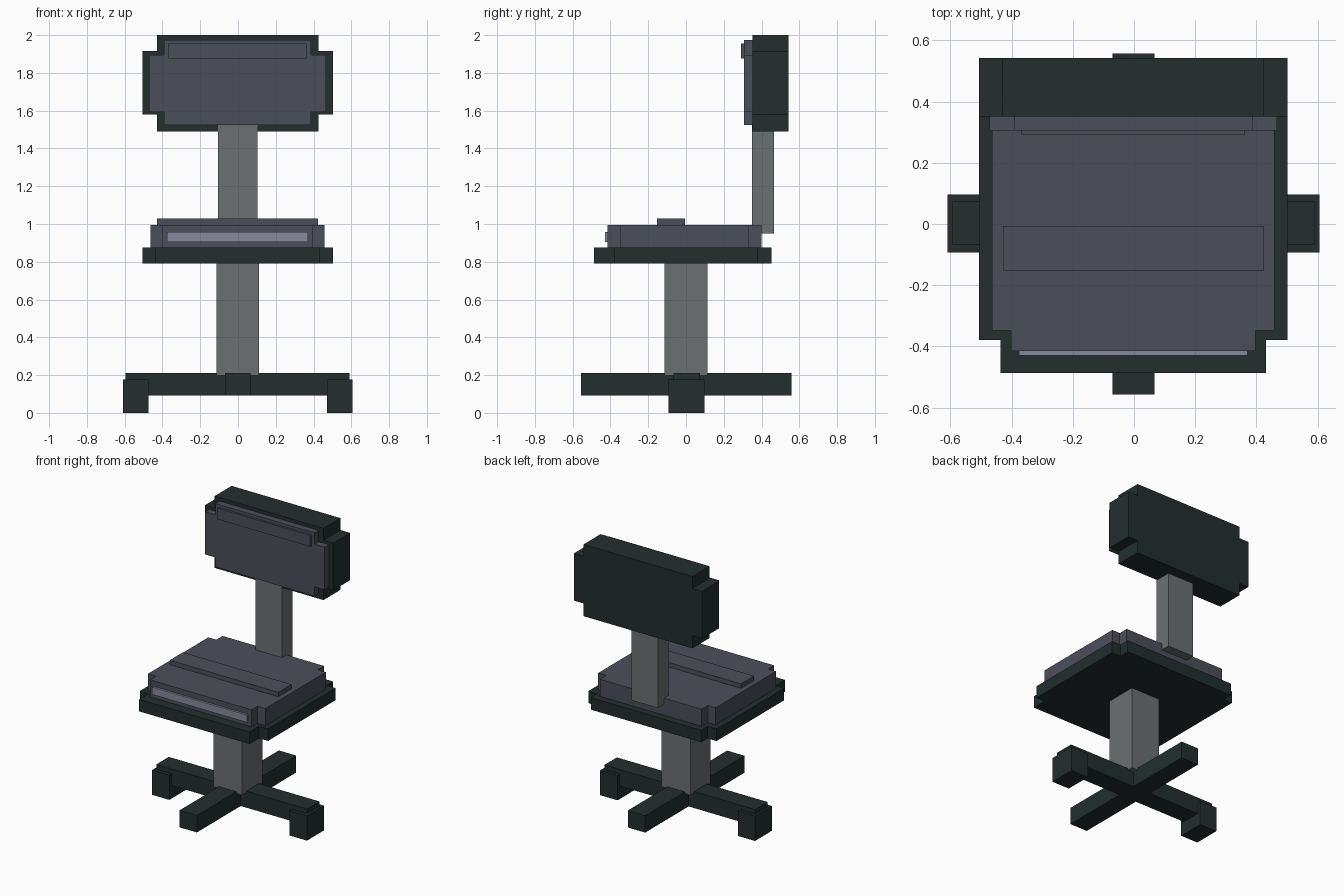
import bpy
import bmesh
from mathutils import Vector

cube = bpy.data.objects.get("Cube")
if cube:
    bpy.data.objects.remove(cube, do_unlink=True)


def material(name, rgb):
    mat = bpy.data.materials.new(name)
    mat.use_nodes = True
    colour = (*rgb, 1)
    mat.diffuse_color = colour
    mat.node_tree.nodes["Principled BSDF"].inputs["Base Color"].default_value = colour
    return mat


dark = material("dark green plastic", (0.017, 0.027, 0.027))
fabric = material("slate fabric", (0.073, 0.077, 0.102))
metal = material("grey metal", (0.15, 0.162, 0.165))
trim = material("lavender trim", (0.25, 0.25, 0.34))


def finish(name, bm, mat):
    bmesh.ops.recalc_face_normals(bm, faces=bm.faces)
    mesh = bpy.data.meshes.new(name)
    bm.to_mesh(mesh)
    bm.free()
    mesh.materials.append(mat)
    obj = bpy.data.objects.new(name, mesh)
    bpy.context.collection.objects.link(obj)
    return obj


def box(name, mat, x, y, z):
    """Box from (min, max) ranges."""
    bm = bmesh.new()
    bmesh.ops.create_cube(bm, size=1)
    for v in bm.verts:
        v.co = [r[0] if c < 0 else r[1] for c, r in zip(v.co, (x, y, z))]
    return finish(name, bm, mat)


def notched_panel(name, mat, wide, narrow, long, short, depth, upright=False):
    """Rectangle with stepped corners, extruded; lies flat or stands upright."""
    w0, w1 = wide
    n0, n1 = narrow
    l0, l1 = long
    s0, s1 = short
    outline = [(n0, l0), (n1, l0), (n1, s0), (w1, s0), (w1, s1), (n1, s1),
               (n1, l1), (n0, l1), (n0, s1), (w0, s1), (w0, s0), (n0, s0)]

    def place(a, b, d):
        return Vector((a, d, b)) if upright else Vector((a, b, d))

    bm = bmesh.new()
    face = bm.faces.new([bm.verts.new(place(a, b, depth[0])) for a, b in outline])
    out = bmesh.ops.extrude_face_region(bm, geom=[face])
    verts = [g for g in out["geom"] if isinstance(g, bmesh.types.BMVert)]
    bmesh.ops.translate(bm, verts=verts, vec=place(0, 0, depth[1] - depth[0]))
    return finish(name, bm, mat)


# Crossed base with two feet
box("base_bar_across", dark, (-0.595, 0.59), (-0.067, 0.073), (0.092, 0.21))
box("base_bar_lengthwise", dark, (-0.07, 0.067), (-0.557, 0.558), (0.091, 0.211))
box("right_foot", dark, (-0.61, -0.475), (-0.093, 0.097), (0, 0.176))
box("left_foot", dark, (0.47, 0.607), (-0.093, 0.097), (0, 0.176))

# Column
box("column", metal, (-0.115, 0.112), (-0.113, 0.113), (0.198, 0.80))

# Seat
notched_panel("seat_base", dark, (-0.506, 0.502), (-0.436, 0.432),
              (-0.487, 0.452), (-0.38, 0.38), (0.79, 0.875))
notched_panel("seat_cushion", fabric, (-0.464, 0.459), (-0.402, 0.397),
              (-0.415, 0.40), (-0.348, 0.33), (0.874, 0.996))
box("seat_raised_band", fabric, (-0.428, 0.424), (-0.153, -0.006), (0.99, 1.028))
box("seat_front_trim", trim, (-0.376, 0.371), (-0.43, -0.41), (0.905, 0.957))

# Backrest
box("back_post", metal, (-0.106, 0.102), (0.349, 0.466), (0.95, 1.525))
notched_panel("backrest_shell", dark, (-0.506, 0.502), (-0.43, 0.425),
              (1.49, 2.0), (1.58, 1.915), (0.352, 0.542), upright=True)
notched_panel("backrest_cushion", fabric, (-0.472, 0.467), (-0.392, 0.387),
              (1.525, 1.975), (1.592, 1.895), (0.306, 0.353), upright=True)
box("backrest_raised_band", fabric, (-0.368, 0.363), (0.291, 0.31), (1.876, 1.955))
